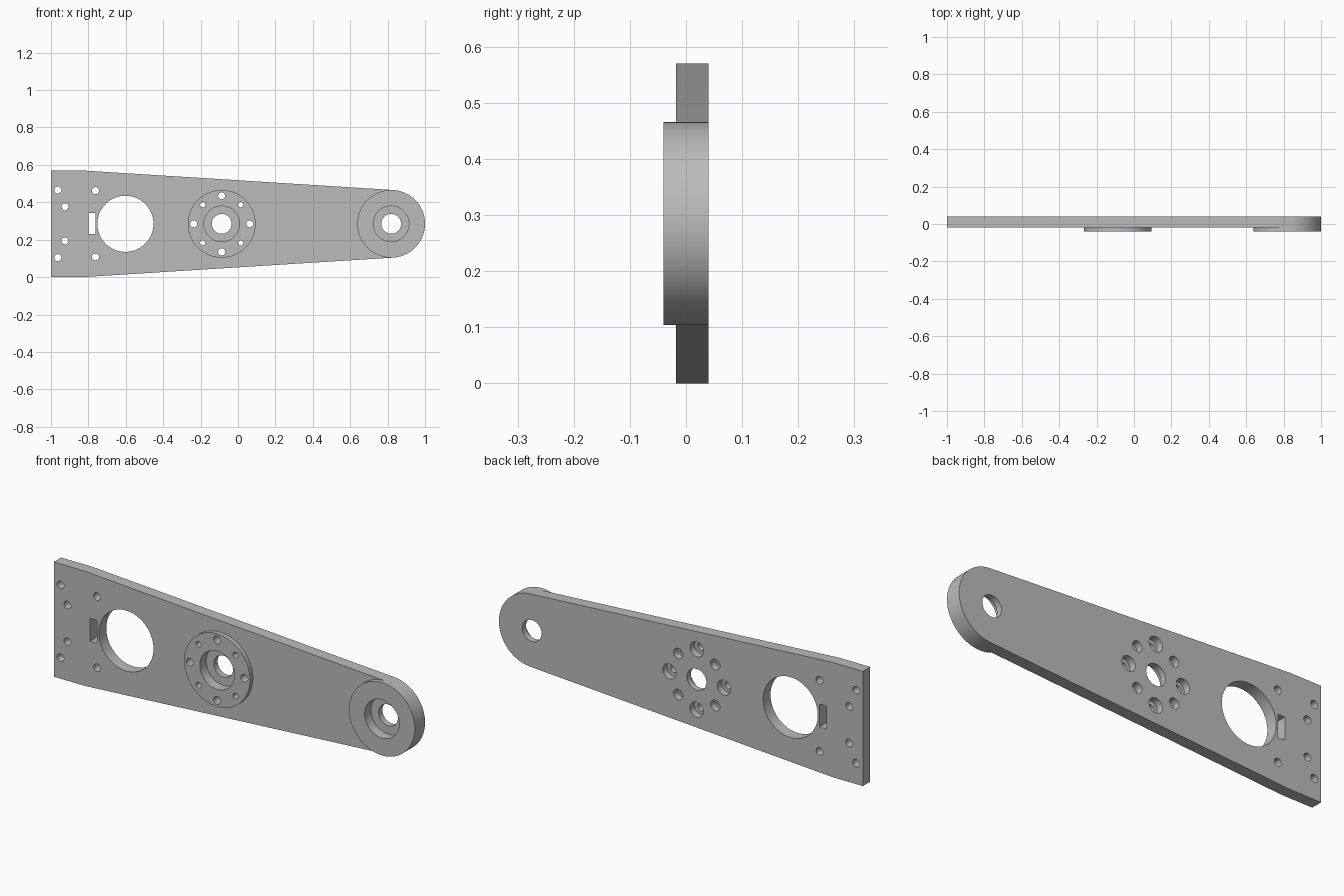
import bpy, bmesh, math

old = bpy.data.objects.get("Cube")
if old:
    bpy.data.objects.remove(old)

MID = 0.285                                  # height of the arm's centre line
BACK, FACE, BOSS = 0.04, -0.018, -0.04       # depths of back, plate face, boss face
HUB_X, END_X, R = -0.087, 0.819, 0.181

metal = bpy.data.materials.new("grey metal")
metal.use_nodes = True
grey = (0.5, 0.5, 0.5, 1)
metal.diffuse_color = grey
metal.node_tree.nodes["Principled BSDF"].inputs["Base Color"].default_value = grey


def circle(x, z, r, n=64):
    return [(x + r * math.cos(2 * math.pi * i / n),
             z + r * math.sin(2 * math.pi * i / n)) for i in range(n)]


def prisms(name, parts):
    """One object from (outline, y0, y1) prisms."""
    bm = bmesh.new()
    for outline, y0, y1 in parts:
        face = bm.faces.new([bm.verts.new((x, y0, z)) for x, z in outline])
        new = bmesh.ops.extrude_face_region(bm, geom=[face])["geom"]
        top = [v for v in new if isinstance(v, bmesh.types.BMVert)]
        bmesh.ops.translate(bm, verts=top, vec=(0, y1 - y0, 0))
    bmesh.ops.recalc_face_normals(bm, faces=bm.faces)
    mesh = bpy.data.meshes.new(name)
    bm.to_mesh(mesh)
    bm.free()
    mesh.materials.append(metal)
    ob = bpy.data.objects.new(name, mesh)
    bpy.context.collection.objects.link(ob)
    return ob


# Tapered plate with a rounded end
lean = math.radians(3.6)
arc = [(END_X + R * math.cos(a), MID + R * math.sin(a))
       for a in [(math.pi / 2 - lean) * (i / 24 - 1) for i in range(49)]]
plate = prisms("arm_plate", [
    ([(-1, 0), (-0.83, 0)] + arc + [(-0.83, 2 * MID), (-1, 2 * MID)], FACE, BACK)])

# Raised bosses on the front
hub = prisms("hub_boss", [(circle(HUB_X, MID, R, 96), BOSS, FACE)])
end = prisms("end_boss", [(circle(END_X, MID, R, 96), BOSS, FACE)])

# Through holes: lightening hole, shaft holes, slot and mounting holes
holes = [circle(-0.602, MID, 0.15, 96), circle(HUB_X, MID, 0.053),
         circle(END_X, MID, 0.053),
         [(-0.8, 0.23), (-0.762, 0.23), (-0.762, 0.343), (-0.8, 0.343)]]
for x, dz in ((-0.963, 0.181), (-0.925, 0.091), (-0.762, 0.177)):
    holes += [circle(x, MID + s * dz, 0.019, 32) for s in (-1, 1)]

# Front counterbores, then the bolt circle with rear counterbores
bores = [(circle(x, MID, 0.095), -0.1, 0.01) for x in (HUB_X, END_X)]
for i in range(8):
    ring, hole_r, bore_r = ((0.15, 0.019, 0.037), (0.144, 0.014, 0.026))[i % 2]
    a = i * math.pi / 4
    x, z = HUB_X + ring * math.cos(a), MID + ring * math.sin(a)
    holes.append(circle(x, z, hole_r, 32))
    bores.append((circle(x, z, bore_r, 32), 0.005, 0.1))

cutters = [prisms("hole_cutter", [(h, -0.1, 0.1) for h in holes]),
           prisms("bore_cutter", bores)]

# Cut every part, then shade it
for ob in (plate, hub, end):
    bpy.ops.object.select_all(action="DESELECT")
    ob.select_set(True)
    bpy.context.view_layer.objects.active = ob
    for cutter in cutters:
        mod = ob.modifiers.new("cut", "BOOLEAN")
        mod.operation, mod.solver, mod.object = "DIFFERENCE", "EXACT", cutter
        bpy.ops.object.modifier_apply(modifier=mod.name)
    bpy.ops.object.shade_smooth_by_angle(angle=math.radians(30))

for cutter in cutters:
    bpy.data.objects.remove(cutter)
